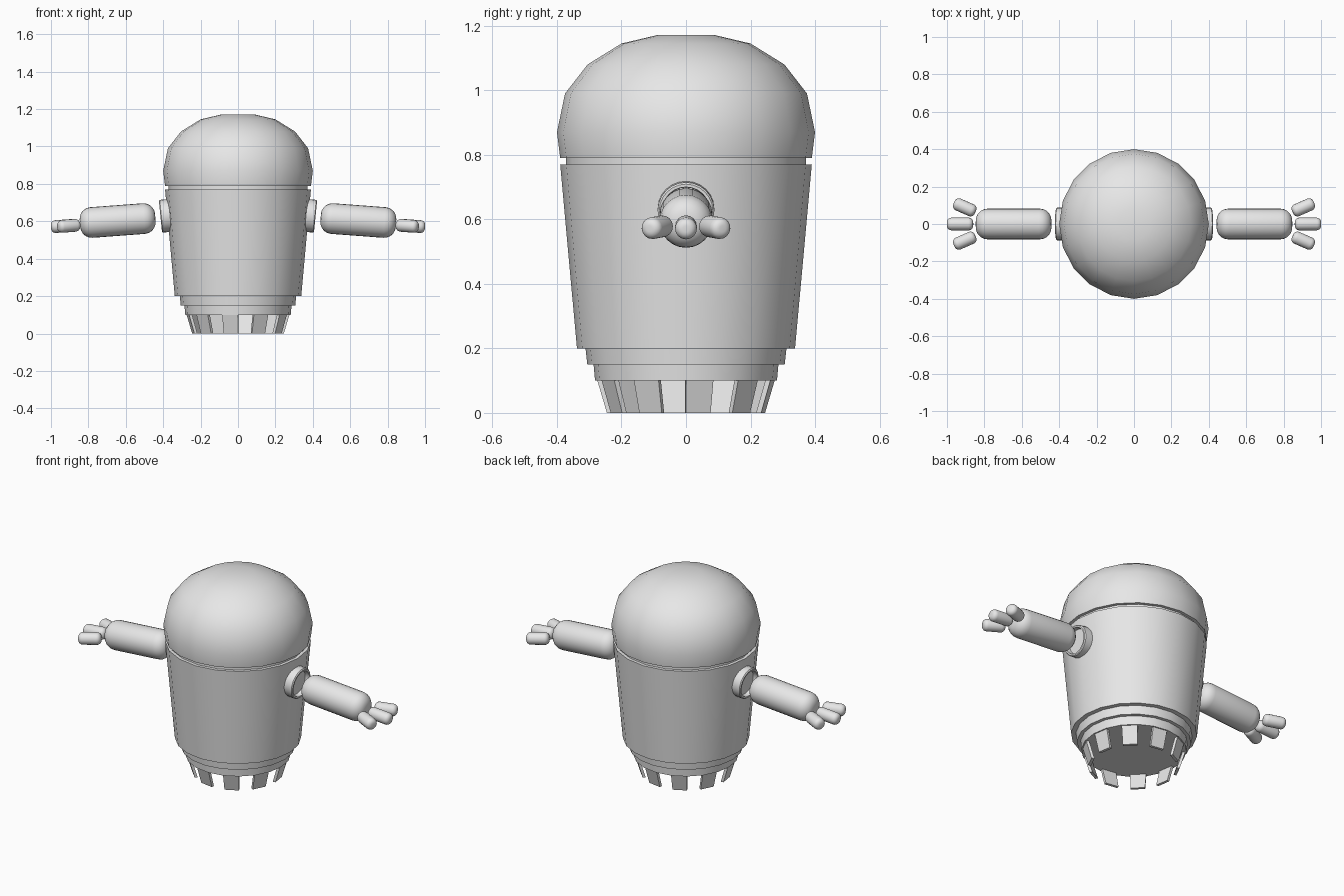
import bpy, bmesh, math
from mathutils import Matrix, Vector

if "Cube" in bpy.data.objects:
    bpy.data.objects.remove(bpy.data.objects["Cube"])

grey = bpy.data.materials.new("light_grey")
grey.diffuse_color = (0.8, 0.8, 0.8, 1)
grey.use_nodes = True
grey.node_tree.nodes["Principled BSDF"].inputs["Base Color"].default_value = grey.diffuse_color


def finish(bm, name, smooth=True, angle=35):
    bmesh.ops.recalc_face_normals(bm, faces=bm.faces)
    mesh = bpy.data.meshes.new(name)
    bm.to_mesh(mesh)
    bm.free()
    mesh.materials.append(grey)
    ob = bpy.data.objects.new(name, mesh)
    bpy.context.collection.objects.link(ob)
    if smooth:
        bpy.ops.object.select_all(action='DESELECT')
        ob.select_set(True)
        bpy.context.view_layer.objects.active = ob
        bpy.ops.object.shade_smooth_by_angle(angle=math.radians(angle))
    return ob


def lathe(name, profile, sides=20, matrix=Matrix(), angle=35):
    """Closed solid turned about z from (radius, height) points; the ends are capped."""
    bm = bmesh.new()
    rings = []
    for r, z in profile:
        rings.append([bm.verts.new((r * math.cos(2 * math.pi * i / sides),
                                    r * math.sin(2 * math.pi * i / sides), z))
                      for i in range(sides)])
    for a, b in zip(rings, rings[1:]):
        for i in range(sides):
            j = (i + 1) % sides
            bm.faces.new((a[i], a[j], b[j], b[i]))
    bm.faces.new(rings[0][::-1])
    bm.faces.new(rings[-1])
    bm.transform(matrix)
    return finish(bm, name, angle=angle)


def along(start, direction):
    """Matrix that takes the z axis to a direction and the origin to start."""
    q = Vector((0, 0, 1)).rotation_difference(Vector(direction).normalized())
    return Matrix.Translation(start) @ q.to_matrix().to_4x4()


def rod(name, start, end, radius, bevel, sides=20):
    """Cylinder with rounded ends."""
    start, end = Vector(start), Vector(end)
    length = (end - start).length
    arc = [(radius - bevel + bevel * math.sin(t), bevel * (1 - math.cos(t)))
           for t in (k * math.pi / 10 for k in range(6))]
    profile = arc + [(r, length - h) for r, h in reversed(arc)]
    return lathe(name, profile, sides, along(start, end - start), 40)


# Torso: dome, recessed neck, tapered body and two stepped base rings
lathe("dome", [(0.39, 0.79), (0.40, 0.87), (0.375, 0.99), (0.305, 1.08),
               (0.20, 1.145), (0.085, 1.172)])
lathe("neck", [(0.372, 0.76), (0.372, 0.80)])
lathe("body", [(0.338, 0.20), (0.39, 0.77)])
lathe("upper_base_ring", [(0.306, 0.15), (0.312, 0.205)])
lathe("lower_base_ring", [(0.282, 0.10), (0.287, 0.155)])

# Ring of ten inward-leaning teeth under the base
bm = bmesh.new()
for k in range(10):
    made = bmesh.ops.create_cube(bm, size=1)["verts"]
    for v in made:
        top = v.co.z > 0
        outer = 0.272 if top else 0.242
        v.co = (outer if v.co.x > 0 else outer - 0.016,
                math.copysign(0.043 if top else 0.039, v.co.y),
                0.102 if top else 0)
    bmesh.ops.rotate(bm, verts=made, cent=(0, 0, 0),
                     matrix=Matrix.Rotation(math.radians(9 + 36 * k), 3, 'Z'))
finish(bm, "base_teeth", smooth=False)

# Arms on both sides: socket, arm and three fingers
for s, side in ((1, "right"), (-1, "left")):
    axis = (s, 0, -0.1)
    lathe(side + "_shoulder_socket",
          [(0.088, 0), (0.088, 0.05), (0.083, 0.055), (0.074, 0.055), (0.070, 0.03)],
          24, along((s * 0.36, 0, 0.632), axis))
    rod(side + "_arm", (s * 0.442, 0, 0.619), (s * 0.845, 0, 0.589), 0.082, 0.062, 24)
    rod(side + "_middle_finger", (s * 0.86, 0, 0.580), (s, 0, 0.570), 0.034, 0.024, 16)
    for y, place in ((-1, "front"), (1, "back")):
        rod(f"{side}_{place}_finger", (s * 0.848, y * 0.064, 0.580),
            (s * 0.962, y * 0.114, 0.571), 0.034, 0.024, 16)
